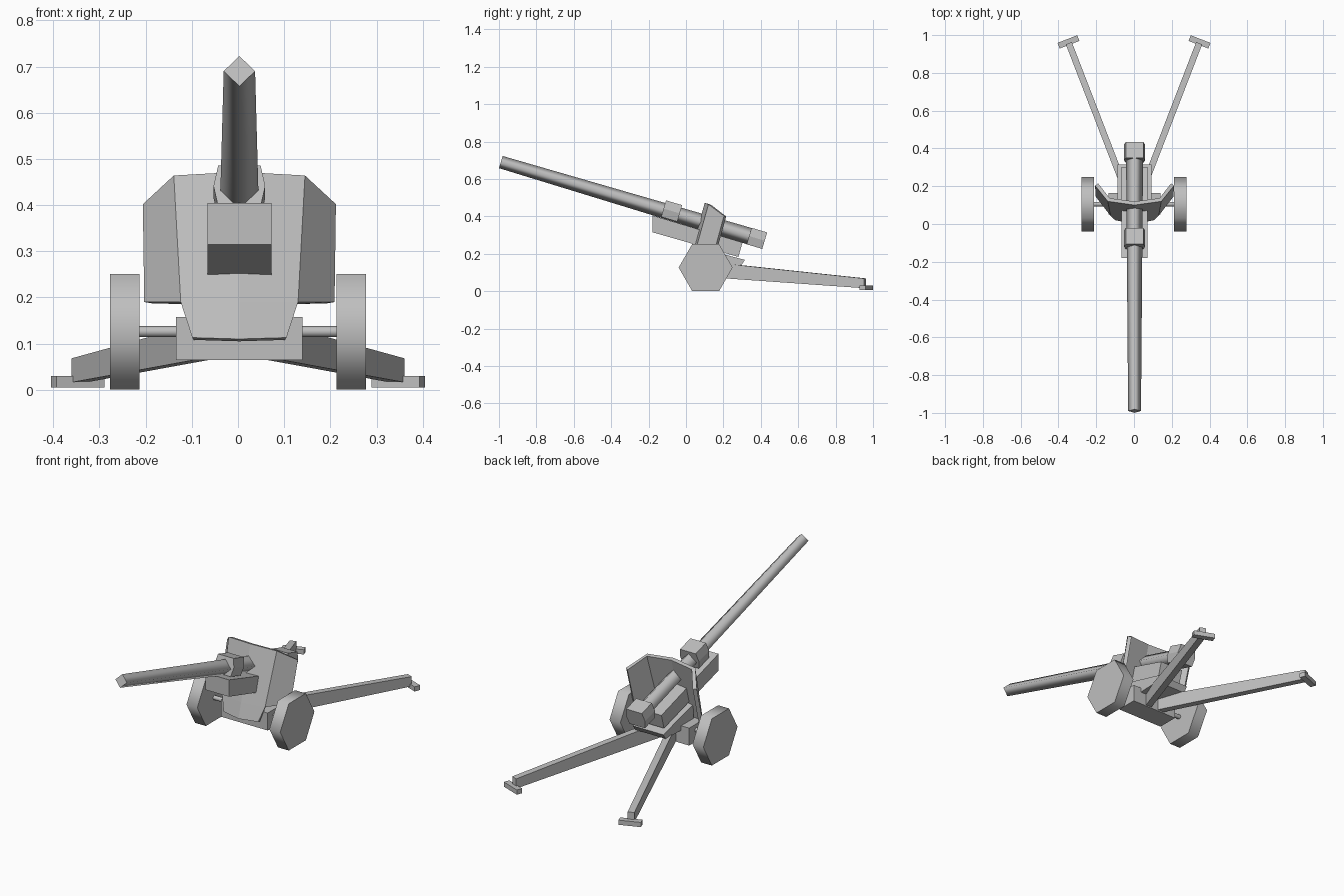
import bpy, bmesh, math
from mathutils import Vector, Matrix

if "Cube" in bpy.data.objects:
    bpy.data.objects.remove(bpy.data.objects["Cube"])

grey = bpy.data.materials.new("gun grey")
grey.diffuse_color = (0.52, 0.52, 0.52, 1)
grey.use_nodes = True
grey.node_tree.nodes["Principled BSDF"].inputs["Base Color"].default_value = grey.diffuse_color


def loft(name, a, b, smooth=False):
    """Solid between two matching rings of points; flat caps, optional smooth sides."""
    bm = bmesh.new()
    ra = [bm.verts.new(p) for p in a]
    rb = [bm.verts.new(p) for p in b]
    n = len(ra)
    for i in range(n):
        j = (i + 1) % n
        f = bm.faces.new((ra[i], ra[j], rb[j], rb[i]))
        f.smooth = smooth
    for ring in (ra, rb):
        cap = bm.faces.new(ring)
        for e in cap.edges:
            e.smooth = False
    bmesh.ops.recalc_face_normals(bm, faces=bm.faces[:])
    return finish(name, bm)


def finish(name, bm):
    me = bpy.data.meshes.new(name)
    bm.to_mesh(me)
    bm.free()
    me.materials.append(grey)
    ob = bpy.data.objects.new(name, me)
    bpy.context.collection.objects.link(ob)
    return ob


def ngon(n, r, turn=0.0):
    return [(r * math.cos(turn + 2 * math.pi * i / n),
             r * math.sin(turn + 2 * math.pi * i / n)) for i in range(n)]


def side_profile(name, pts, hw, cx=0.003):
    """Extrude a (y, z) outline across x."""
    return loft(name, [(cx - hw, y, z) for y, z in pts], [(cx + hw, y, z) for y, z in pts])


# Barrel axis runs from muzzle down to breech
muzzle, breech = Vector((0.003, -0.99, 0.69)), Vector((0.003, 0.38, 0.282))
axis = (breech - muzzle).normalized()
up = Vector((1, 0, 0)).cross(axis)


def along(section, d, lift=0.0):
    c = muzzle + axis * d + up * lift
    return [c + Vector((u, 0, 0)) + up * v for u, v in section]


# Four-sided tapering barrel
loft("barrel", along(ngon(4, 0.034), 0), along(ngon(4, 0.045), 1.40), True)

# Chamfered blocks around the barrel
block = [(-0.046, 0.046), (0.046, 0.046), (0.056, 0.0),
         (0.046, -0.046), (-0.046, -0.046), (-0.056, 0.0)]
loft("barrel_sleeve", along(block, 0.905, 0.01), along(block, 0.995, 0.01))
loft("breech_block", along(block, 1.385), along(block, 1.472))

# Cradle under the barrel and sloping mount below it
side_profile("cradle", [(-0.18, 0.405), (0.302, 0.26), (0.28, 0.183), (-0.18, 0.315)], 0.069)
side_profile("mount", [(0.06, 0.235), (0.315, 0.167), (0.295, 0.138), (0.06, 0.13)], 0.09)

# Axle housing and axle
side_profile("axle_housing", [(0.05, 0.065), (0.05, 0.158), (0.165, 0.158), (0.165, 0.065)], 0.137)
ax = ngon(8, 0.012)
loft("axle", [(-0.22, 0.105 + u, 0.126 + v) for u, v in ax],
     [(0.22, 0.105 + u, 0.126 + v) for u, v in ax], True)

# Folded gun shield, each half a centre panel, a lower apron and a wing
bm = bmesh.new()
cen = [bm.verts.new(p) for p in ((0.003, 0.10, 0.472), (0.003, 0.022, 0.19), (0.003, 0.0, 0.11))]
for s in (-1, 1):
    top, fold, low, tip, wing = [bm.verts.new((0.003 + s * x, y, z)) for x, y, z in (
        (0.142, 0.12, 0.464), (0.127, 0.043, 0.19), (0.102, 0.02, 0.113),
        (0.209, 0.203, 0.402), (0.206, 0.145, 0.19))]
    for quad in ((cen[0], top, fold, cen[1]), (cen[1], fold, low, cen[2]), (top, tip, wing, fold)):
        f = bm.faces.new(quad if s > 0 else quad[::-1])
        f.normal_update()
for f in bm.faces:
    f.normal_update()
    if f.normal.y > 0:
        f.normal_flip()
shield = finish("shield", bm)
sol = shield.modifiers.new("thickness", "SOLIDIFY")
sol.thickness = 0.02
sol.offset = -1

# Mirrored running gear: wheel, trail leg and foot
for s, side in ((-1, "left"), (1, "right")):
    hexa = ngon(6, 0.1443)
    loft("wheel_" + side, [(s * 0.213, 0.105 + u, 0.126 + v) for u, v in hexa],
         [(s * 0.277, 0.105 + u, 0.126 + v) for u, v in hexa], True)

    d = Vector((s * 0.36, 0.933, 0)).normalized()
    w = Vector((d.y, -d.x, 0))
    start, end = Vector((s * 0.022, 0.12, 0)), Vector((s * 0.345, 0.957, 0))

    def ring(c, hw, z0, z1):
        return [c + w * u + Vector((0, 0, z)) for u, z in ((-hw, z0), (hw, z0), (hw, z1), (-hw, z1))]

    loft("trail_" + side, ring(start, 0.017, 0.075, 0.157), ring(end, 0.017, 0.016, 0.068))
    foot = Vector((s * 0.347, 0.964, 0))
    loft("foot_" + side, ring(foot - d * 0.016, 0.056, 0.005, 0.03),
         ring(foot + d * 0.016, 0.056, 0.005, 0.03))
